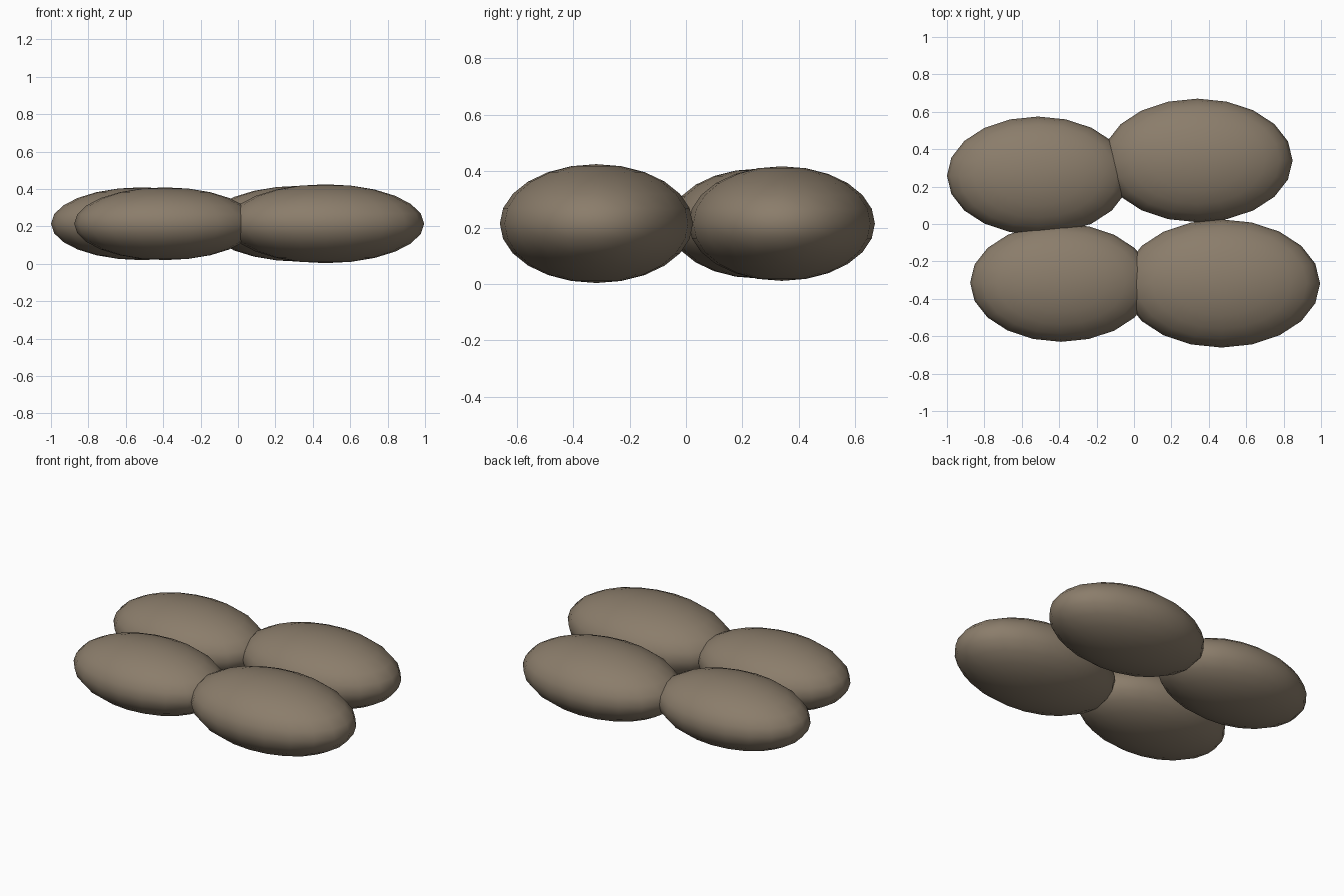
import bpy

if "Cube" in bpy.data.objects:
    bpy.data.objects.remove(bpy.data.objects["Cube"])

# One flat stone colour
stone = bpy.data.materials.new("warm grey stone")
stone.diffuse_color = (0.258, 0.205, 0.147, 1.0)
stone.use_nodes = True
stone.node_tree.nodes["Principled BSDF"].inputs["Base Color"].default_value = stone.diffuse_color


def pebble(name, x, y, length):
    """Flattened ellipsoid, proportions 1 : 0.65 : 0.4."""
    bpy.ops.mesh.primitive_uv_sphere_add(
        segments=20, ring_count=12, radius=1, location=(x, y, 0.214))
    ob = bpy.context.object
    ob.name = name
    ob.scale = (length, length * 0.65, length * 0.4)
    bpy.ops.object.transform_apply(location=False, rotation=False, scale=True)
    bpy.ops.object.shade_smooth()
    ob.data.materials.append(stone)


# Four overlapping stones
pebble("back_left_stone", -0.513, 0.258, 0.487)
pebble("back_right_stone", 0.34, 0.34, 0.508)
pebble("front_left_stone", -0.39, -0.314, 0.486)
pebble("front_right_stone", 0.468, -0.318, 0.527)
